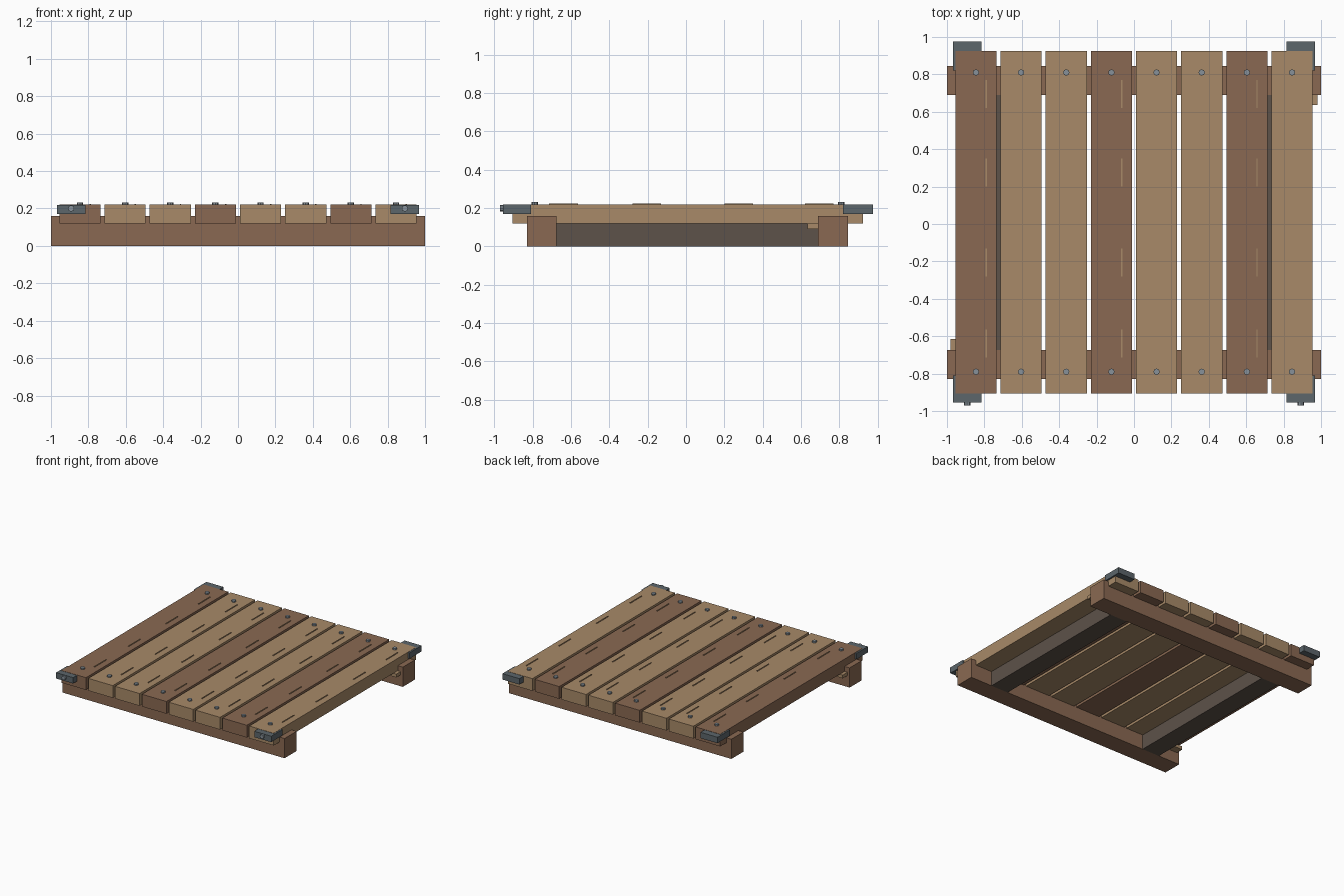
import bpy, bmesh, math
from mathutils import Matrix

if "Cube" in bpy.data.objects:
    bpy.data.objects.remove(bpy.data.objects["Cube"])


def material(name, rgb):
    m = bpy.data.materials.new(name)
    m.diffuse_color = (*rgb, 1)
    m.use_nodes = True
    m.node_tree.nodes["Principled BSDF"].inputs["Base Color"].default_value = m.diffuse_color
    return m


TAN = material("tan wood", (0.392, 0.254, 0.138))
BROWN = material("brown wood", (0.254, 0.141, 0.085))
GREY_WOOD = material("weathered grey wood", (0.110, 0.085, 0.067))
IRON = material("dark iron", (0.107, 0.133, 0.147))
STEEL = material("nail steel", (0.243, 0.285, 0.319))


def finish(name, bm, mat):
    me = bpy.data.meshes.new(name)
    bm.to_mesh(me)
    bm.free()
    me.materials.append(mat)
    ob = bpy.data.objects.new(name, me)
    bpy.context.collection.objects.link(ob)
    return ob


def box(name, x, y, z, mat):
    """Box from (min, max) ranges on each axis."""
    bm = bmesh.new()
    size = [r[1] - r[0] for r in (x, y, z)]
    mid = [(r[0] + r[1]) / 2 for r in (x, y, z)]
    bmesh.ops.create_cube(bm, size=1, matrix=Matrix.Translation(mid) @ Matrix.Diagonal((*size, 1)))
    return finish(name, bm, mat)


def peg(name, centre, radius, depth, mat, axis='Z'):
    """Low-sided round head along z or y."""
    bm = bmesh.new()
    rot = Matrix.Rotation(math.pi / 2, 4, 'X') if axis == 'Y' else Matrix.Identity(4)
    bmesh.ops.create_cone(bm, cap_ends=True, segments=8, radius1=radius, radius2=radius,
                          depth=depth, matrix=Matrix.Translation(centre) @ rot)
    return finish(name, bm, mat)


# Cross beams at the front and back
box("front_beam", (-1, 1), (-0.83, -0.675), (0, 0.16), BROWN)
box("back_beam", (-1, 1), (0.69, 0.845), (0, 0.16), BROWN)

# Deck planks with nails and raised grain strips
for i in range(8):
    cx = -0.845 + i * 0.2414
    box("plank", (cx - 0.11, cx + 0.11), (-0.905, 0.925), (0.12, 0.22),
        BROWN if i % 3 == 0 else TAN)
    for y in (-0.79, 0.81):
        peg("nail", (cx, y, 0.221), 0.017, 0.022, STEEL)
    for y in (-0.64, -0.205, 0.275, 0.695):
        box("grain_strip", (cx + 0.051, cx + 0.058), (y - 0.075, y + 0.075), (0.218, 0.225), TAN)

for s in (-1, 1):
    # Side rails between the beams
    box("side_rail", sorted((s * 0.65, s * 0.805)), (-0.675, 0.69), (0, 0.16), GREY_WOOD)
    # Iron corner blocks and their front bolts
    for y in ((-0.955, -0.81), (0.82, 0.977)):
        box("corner_block", sorted((s * 0.815, s * 0.968)), y, (0.17, 0.218), IRON)
    peg("corner_bolt", (s * 0.892, -0.958, 0.2), 0.017, 0.026, STEEL, 'Y')

# Small wedges at two opposite corners
box("back_wedge", (0.80, 0.98), (0.635, 0.695), (0.092, 0.119), TAN)
box("front_wedge", (-0.98, -0.80), (-0.68, -0.615), (0.092, 0.119), TAN)
